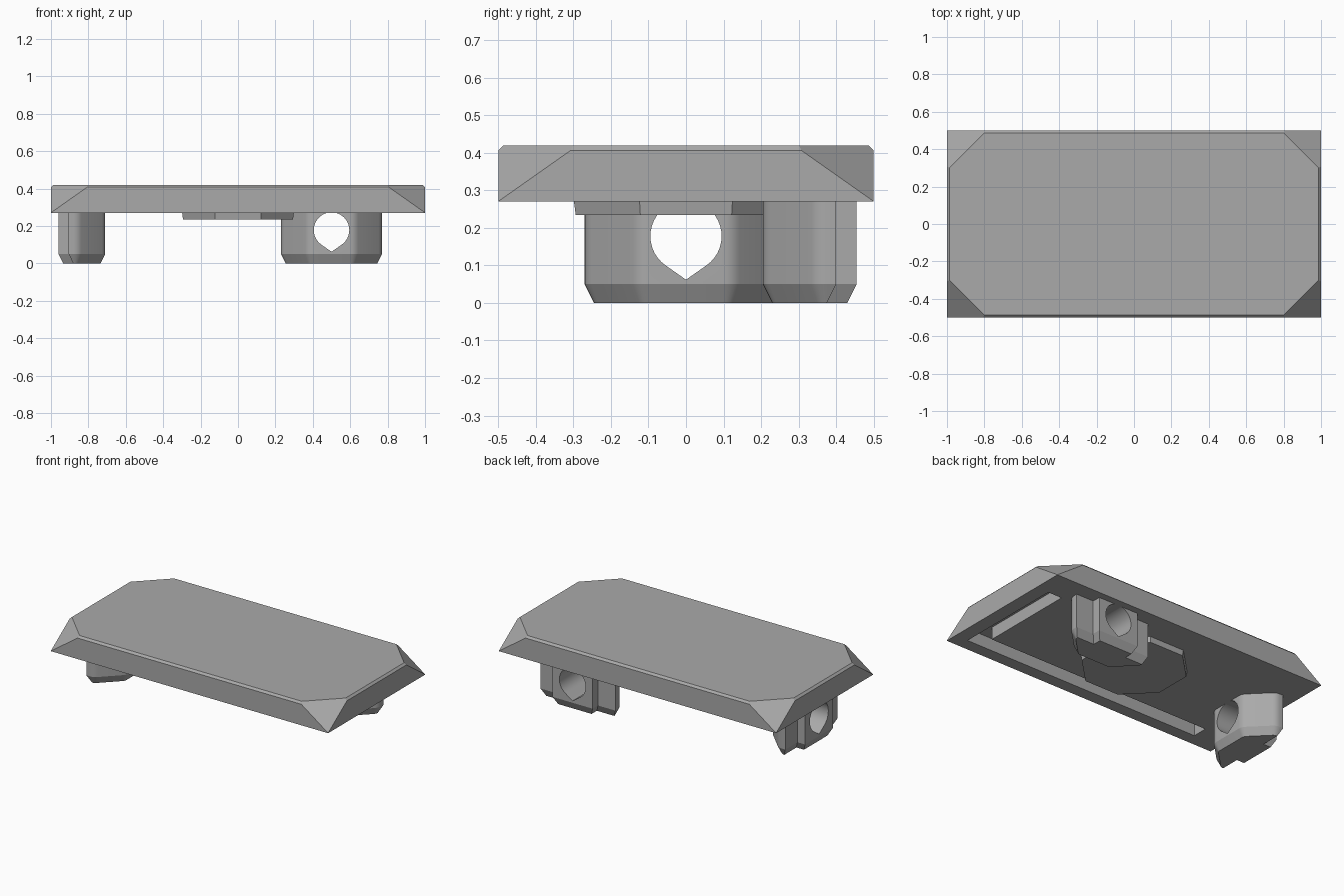
import bpy, bmesh, math
from mathutils import Vector, Matrix

cube = bpy.data.objects.get("Cube")
if cube:
    bpy.data.objects.remove(cube, do_unlink=True)

grey = bpy.data.materials.new("plain grey")
grey.use_nodes = True
grey.diffuse_color = (0.4, 0.4, 0.4, 1)
grey.node_tree.nodes["Principled BSDF"].inputs["Base Color"].default_value = (0.4, 0.4, 0.4, 1)

UNDER = 0.27   # underside of the plate
TOP = 0.42


def finish(name, bm):
    bmesh.ops.recalc_face_normals(bm, faces=bm.faces)
    mesh = bpy.data.meshes.new(name)
    bm.to_mesh(mesh)
    bm.free()
    mesh.materials.append(grey)
    ob = bpy.data.objects.new(name, mesh)
    bpy.context.collection.objects.link(ob)
    return ob


def loft(loops):
    """Solid through stacked loops of equal point count."""
    bm = bmesh.new()
    rings = [[bm.verts.new(p) for p in loop] for loop in loops]
    n = len(rings[0])
    for a, b in zip(rings, rings[1:]):
        for i in range(n):
            j = (i + 1) % n
            bm.faces.new((a[i], a[j], b[j], b[i]))
    bm.faces.new(rings[0][::-1])
    bm.faces.new(rings[-1])
    return bm


def flat(outline, z):
    return [(p[0], p[1], z) for p in outline]


def rect(x, y):
    return [(-x, -y), (x, -y), (x, y), (-x, y)]


def cut(ob, cutter):
    mod = ob.modifiers.new("cut", "BOOLEAN")
    mod.operation = "DIFFERENCE"
    mod.solver = "EXACT"
    mod.object = cutter
    select(ob)
    bpy.ops.object.modifier_apply(modifier=mod.name)
    bpy.data.objects.remove(cutter, do_unlink=True)


def select(ob):
    bpy.ops.object.select_all(action="DESELECT")
    ob.select_set(True)
    bpy.context.view_layer.objects.active = ob


def fillet(outline, radius, steps=4):
    """Round the corners that carry a True flag."""
    out = []
    n = len(outline)
    for i, (x, y, rounded) in enumerate(outline):
        p = Vector((x, y))
        if not rounded:
            out.append(p)
            continue
        a = (Vector(outline[i - 1][:2]) - p).normalized()
        b = (Vector(outline[(i + 1) % n][:2]) - p).normalized()
        half = a.angle(b) / 2
        centre = p + (a + b).normalized() * radius / math.sin(half)
        start = p + a * radius / math.tan(half) - centre
        end = p + b * radius / math.tan(half) - centre
        for k in range(steps + 1):
            out.append(centre + start.lerp(end, k / steps).normalized() * radius)
    return out


def shrink(pts, d):
    """Inset a counter-clockwise outline with mitred corners."""
    out = []
    for i, p in enumerate(pts):
        a = (p - pts[i - 1]).normalized()
        b = (pts[(i + 1) % len(pts)] - p).normalized()
        na, nb = Vector((-a.y, a.x)), Vector((-b.y, b.x))
        out.append(p + (na + nb) * d / (1 + na.dot(nb)))
    return out


# Plate with a thin top bevel and four sloping corner cuts
bm = loft([flat(rect(1, 0.5), UNDER), flat(rect(1, 0.5), 0.407),
           flat(rect(0.987, 0.487), TOP)])
for sx in (-1, 1):
    for sy in (-1, 1):
        res = bmesh.ops.bisect_plane(
            bm, geom=bm.verts[:] + bm.edges[:] + bm.faces[:], dist=1e-5,
            plane_co=(sx, sy * 0.5, UNDER + 0.001), plane_no=(sx, sy, 1.42),
            clear_outer=True)
        rim = [g for g in res["geom_cut"] if isinstance(g, bmesh.types.BMEdge)]
        bmesh.ops.edgeloop_fill(bm, edges=rim)
plate = finish("plate", bm)

# L-shaped groove in the underside
groove = [(-0.81, -0.42), (0.91, -0.42), (0.91, 0.31), (0.81, 0.31),
          (0.81, -0.32), (-0.81, -0.32)]
cut(plate, finish("groove_cutter", loft([flat(groove, 0.2), flat(groove, 0.35)])))

# Octagonal pad under the middle
octagon = [Vector((math.cos(a), math.sin(a))) * 0.3 / math.cos(math.pi / 8)
           for a in [math.pi / 8 + k * math.pi / 4 for k in range(8)]]
finish("centre_pad", loft([flat(shrink(octagon, 0.006), 0.235), flat(octagon, UNDER + 0.01)]))


def make_foot(name, x, y, turn):
    # Rounded body with a narrower boss on its outer side
    side = [(0.125, -0.125, True), (0.27, 0.02, True), (0.27, 0.07, False),
            (0.145, 0.07, False), (0.145, 0.125, False)]
    outline = fillet(side + [(-u, v, r) for u, v, r in reversed(side)], 0.06)
    foot = finish(name, loft([flat(shrink(outline, 0.025), 0), flat(outline, 0.05),
                              flat(outline, UNDER + 0.005)]))
    # Drop-shaped hole, pointed at the bottom
    r, zc, drop = 0.095, 0.178, 0.116
    open_half = math.acos(r / drop)
    sweep = 2 * (math.pi - open_half)
    hole = [(0, zc - drop)]
    for k in range(33):
        a = -math.pi / 2 + open_half + sweep * k / 32
        hole.append((r * math.cos(a), zc + r * math.sin(a)))
    cut(foot, finish("hole_cutter", loft([[(u, v, z) for u, z in hole] for v in (-0.3, 0.3)])))
    foot.data.transform(Matrix.Translation((x, y, 0)) @ Matrix.Rotation(turn, 4, "Z"))
    select(foot)
    bpy.ops.object.shade_smooth_by_angle(angle=math.radians(25))


make_foot("back_foot", 0.5, 0.33, 0)
make_foot("right_foot", -0.835, 0, math.pi / 2)
